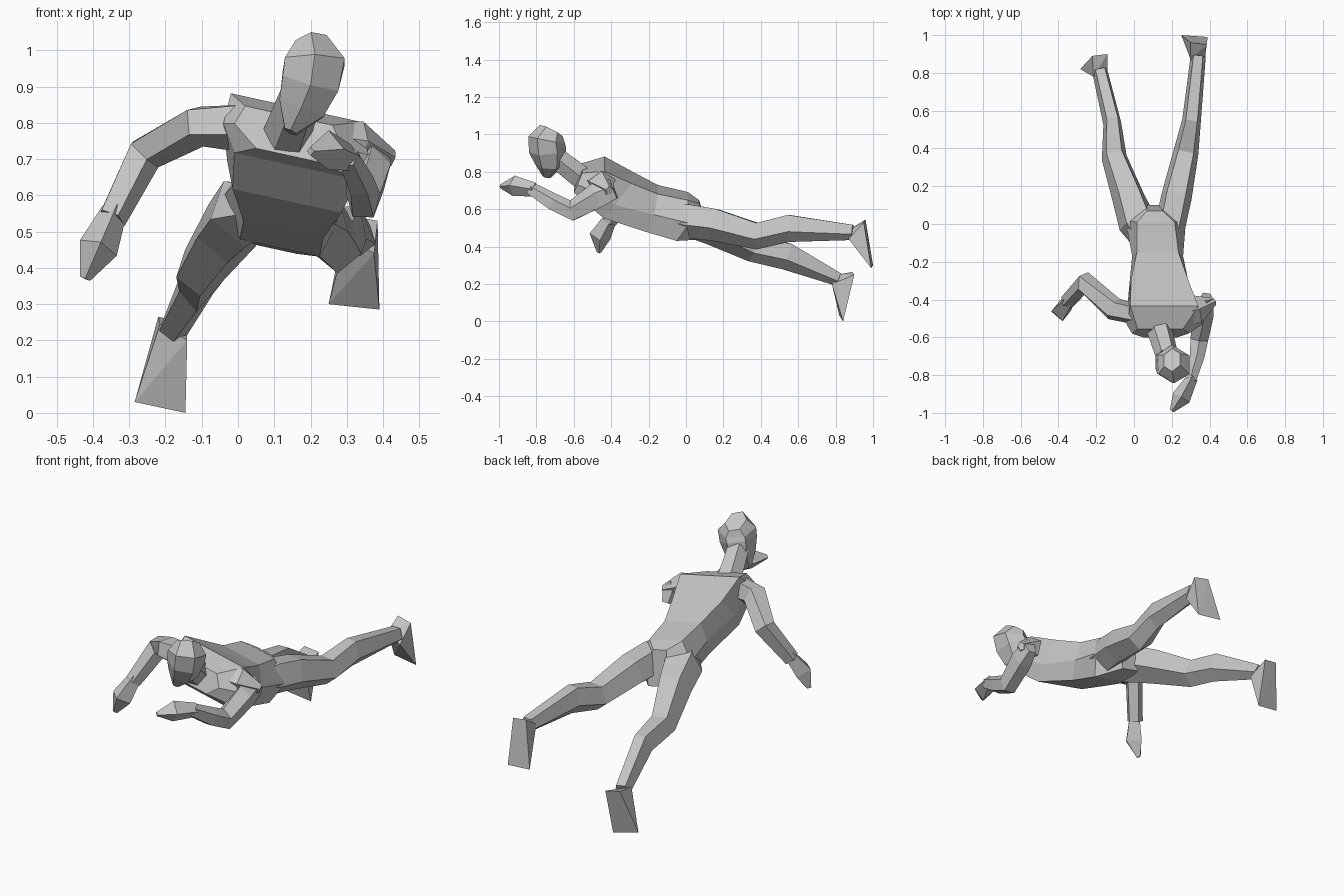
import bpy
import bmesh
import math
from mathutils import Vector

if "Cube" in bpy.data.objects:
    bpy.data.objects.remove(bpy.data.objects["Cube"])

grey = bpy.data.materials.new("plain grey")
grey.use_nodes = True
colour = (0.56, 0.56, 0.56, 1)
grey.diffuse_color = colour
grey.node_tree.nodes["Principled BSDF"].inputs["Base Color"].default_value = colour

X_AXIS, Y_AXIS = Vector((1, 0, 0)), Vector((0, 1, 0))


def finish(name, bm):
    """Turn a bmesh into a flat shaded grey object."""
    bmesh.ops.recalc_face_normals(bm, faces=bm.faces)
    mesh = bpy.data.meshes.new(name)
    bm.to_mesh(mesh)
    bm.free()
    mesh.materials.append(grey)
    obj = bpy.data.objects.new(name, mesh)
    bpy.context.collection.objects.link(obj)
    return obj


def loft(name, rings):
    """Skin a row of point rings and cap both ends."""
    bm = bmesh.new()
    rows = [[bm.verts.new(p) for p in ring] for ring in rings]
    for low, high in zip(rows, rows[1:]):
        for i in range(len(low)):
            j = (i + 1) % len(low)
            bm.faces.new((low[i], low[j], high[j], high[i]))
    bm.faces.new(rows[0])
    bm.faces.new(rows[-1])
    return finish(name, bm)


def tube(name, stations, across, sides=5, turn=0.25):
    """Loft along a path; each station is x, y, z, half width, half depth."""
    centres = [Vector(s[:3]) for s in stations]
    rings = []
    for i, (x, y, z, w, h) in enumerate(stations):
        ahead = centres[min(i + 1, len(centres) - 1)]
        behind = centres[max(i - 1, 0)]
        along = (ahead - behind).normalized()
        a = (across - along * across.dot(along)).normalized()
        b = along.cross(a)
        angles = [math.tau * (k + turn) / sides for k in range(sides)]
        rings.append([centres[i] + a * w * math.cos(t) + b * h * math.sin(t)
                      for t in angles])
    return loft(name, rings)


def wedge(name, points):
    """Convex block around a few corner points."""
    bm = bmesh.new()
    for p in points:
        bm.verts.new(p)
    bmesh.ops.convex_hull(bm, input=bm.verts)
    return finish(name, bm)


# Torso: back, flank and belly (half width, y, z) at each station, rolled to one side
ROLL = 0.22


def torso_ring(cx, back, flank, belly):
    order = ((back, -1), (back, 1), (flank, 1), (belly, 1), (belly, -1), (flank, -1))
    return [(cx + s * w, y, z - ROLL * s * w) for (w, y, z), s in order]


loft("torso", [
    torso_ring(.14, (.12, -.555, .82), (.15, -.58, .765), (.09, -.6, .71)),
    torso_ring(.16, (.18, -.435, .842), (.2, -.53, .755), (.17, -.55, .68)),
    torso_ring(.135, (.15, -.29, .77), (.165, -.38, .66), (.15, -.44, .585)),
    torso_ring(.125, (.11, -.15, .705), (.135, -.17, .6), (.11, -.22, .505)),
    torso_ring(.115, (.1, .01, .67), (.16, .02, .56), (.11, -.05, .455)),
    torso_ring(.11, (.04, .07, .64), (.06, .1, .54), (.05, .1, .45)),
])

# Neck and head
tube("neck", [(.135, -.56, .77, .068, .07), (.175, -.7, .88, .06, .065)], X_AXIS, 6, 0)
tube("head", [
    (.145, -.745, .775, .02, .025),
    (.175, -.73, .84, .075, .078),
    (.2, -.74, .915, .092, .1),
    (.212, -.745, .97, .095, .1),
    (.202, -.72, 1.02, .05, .068),
], X_AXIS, 6, 0.5)

# Right arm, bent out to the side with the hand hanging
tube("right_arm", [
    (.04, -.485, .79, .055, .075),
    (-.11, -.45, .793, .065, .06),
    (-.26, -.31, .715, .058, .055),
    (-.35, -.41, .535, .042, .042),
], Y_AXIS)
tube("right_hand", [
    (-.34, -.4, .56, .035, .035),
    (-.385, -.46, .455, .058, .055),
    (-.422, -.465, .37, .012, .015),
], Y_AXIS, 4, 0)

# Left arm, reaching forward
tube("left_shoulder", [
    (.2, -.49, .755, .06, .055),
    (.33, -.45, .735, .08, .07),
    (.425, -.41, .7, .02, .025),
], Y_AXIS)
tube("left_arm", [
    (.385, -.385, .705, .035, .06),
    (.37, -.47, .67, .055, .075),
    (.345, -.61, .588, .05, .06),
    (.335, -.71, .635, .04, .05),
    (.3, -.83, .708, .032, .037),
], X_AXIS)
tube("left_hand", [
    (.31, -.81, .705, .03, .037),
    (.25, -.92, .725, .05, .055),
    (.2, -.99, .722, .012, .012),
], X_AXIS, 4, 0)

# Legs, stretched backwards, with the hip ends tapering into the torso
tube("left_leg", [
    (.18, -.13, .56, .06, .07),
    (.195, .01, .545, .085, .1),
    (.225, .15, .525, .085, .095),
    (.275, .38, .463, .07, .078),
    (.305, .55, .505, .052, .08),
    (.34, .89, .48, .042, .045),
], X_AXIS)
tube("right_leg", [
    (.08, -.13, .57, .06, .07),
    (.02, .01, .555, .108, .1),
    (-.03, .15, .5, .09, .095),
    (-.105, .36, .392, .07, .075),
    (-.115, .54, .355, .05, .08),
    (-.18, .81, .23, .043, .04),
], X_AXIS)

# Feet: instep, heel and toe edges
wedge("left_foot", [
    (.3, .87, .49), (.375, .87, .44),
    (.3, .96, .545), (.385, .95, .53),
    (.25, 1, .3), (.39, .99, .285),
])
wedge("right_foot", [
    (-.215, .78, .245), (-.14, .78, .2),
    (-.22, .89, .265), (-.14, .9, .25),
    (-.285, .82, .03), (-.145, .84, 0),
])
